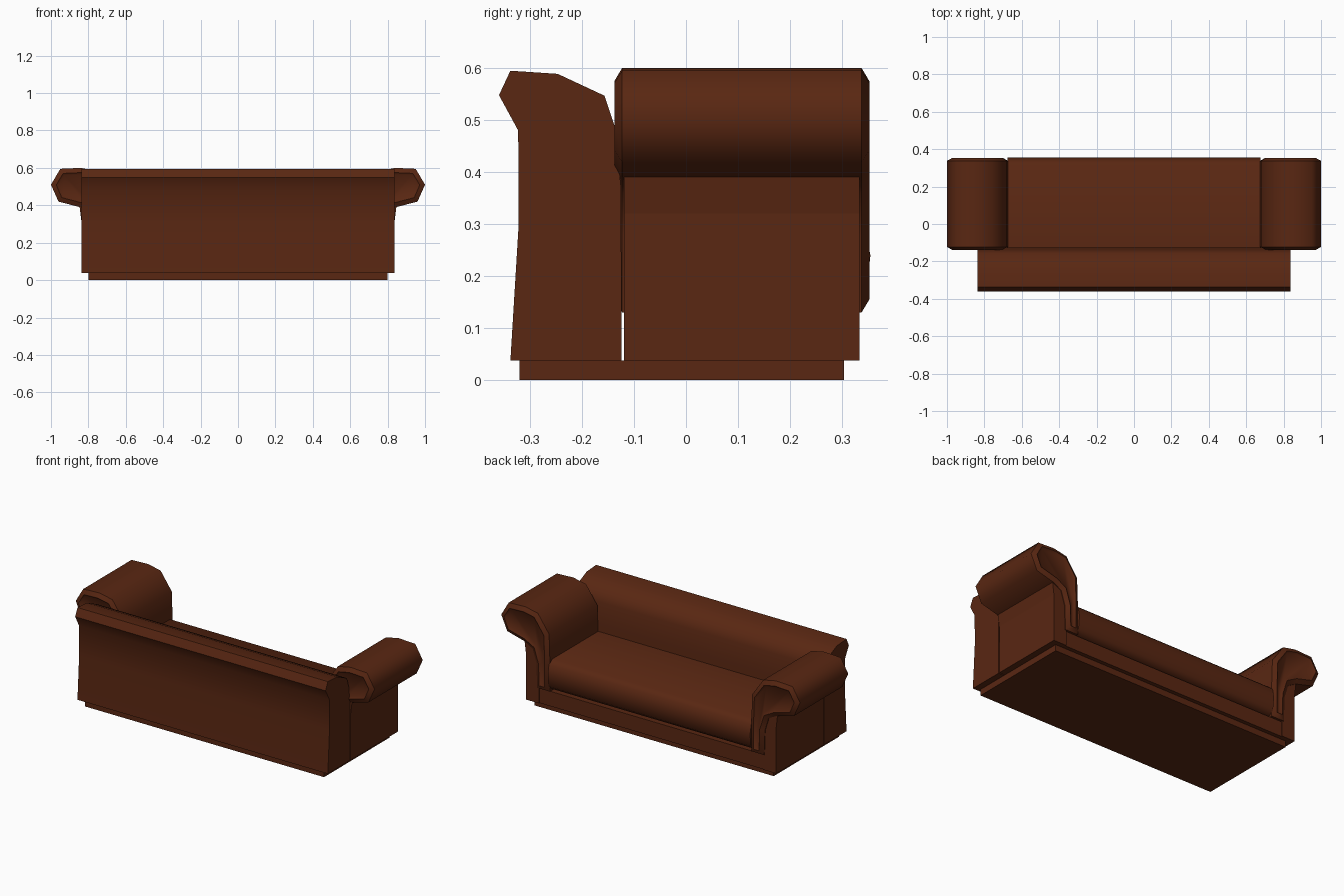
import bpy
import bmesh
import math

cube = bpy.data.objects.get("Cube")
if cube:
    bpy.data.objects.remove(cube, do_unlink=True)

# Single brown leather colour
leather = bpy.data.materials.new("brown_leather")
leather.use_nodes = True
LEATHER = (0.1, 0.02, 0.006, 1.0)
leather.diffuse_color = LEATHER
shader = leather.node_tree.nodes["Principled BSDF"]
shader.inputs["Base Color"].default_value = LEATHER
shader.inputs["Roughness"].default_value = 0.7


def prism(name, profile, axis, low, high, smooth=0, insets=(), mirror=False):
    """Extrude a closed profile along x (points are y, z) or y (points are x, z)."""
    def place(point, along):
        a, z = point
        return (along, a, z) if axis == "x" else (a, along, z)

    bm = bmesh.new()
    rings = [[bm.verts.new(place(p, end)) for p in profile] for end in (low, high)]
    caps = [bm.faces.new(ring) for ring in rings]
    count = len(profile)
    for i in range(count):
        j = (i + 1) % count
        bm.faces.new((rings[0][i], rings[0][j], rings[1][j], rings[1][i]))
    bmesh.ops.recalc_face_normals(bm, faces=bm.faces[:])
    # Step the end caps in or out
    for thickness, depth in insets:
        bmesh.ops.inset_individual(bm, faces=caps, thickness=thickness,
                                   depth=depth, use_even_offset=True)
    mesh = bpy.data.meshes.new(name)
    bm.to_mesh(mesh)
    bm.free()
    mesh.materials.append(leather)
    obj = bpy.data.objects.new(name, mesh)
    bpy.context.collection.objects.link(obj)
    if smooth:
        bpy.ops.object.select_all(action="DESELECT")
        obj.select_set(True)
        bpy.context.view_layer.objects.active = obj
        bpy.ops.object.shade_smooth_by_angle(angle=math.radians(smooth))
    if mirror:
        obj.modifiers.new("Mirror", "MIRROR").use_axis = (True, False, False)
    return obj


def rect(a0, a1, z0, z1):
    return [(a0, z0), (a1, z0), (a1, z1), (a0, z1)]


# Plinth and seat rail
prism("plinth", rect(-0.32, 0.304, 0, 0.037), "x", -0.8, 0.8)
prism("seat_rail", rect(-0.119, 0.328, 0.037, 0.127), "x", -0.755, 0.755)

# Backrest with a rolled top
backrest = [(-0.338, 0.037), (-0.322, 0.3), (-0.323, 0.48), (-0.36, 0.548),
            (-0.338, 0.595), (-0.247, 0.589), (-0.157, 0.547), (-0.138, 0.49),
            (-0.125, 0.37), (-0.124, 0.037)]
prism("backrest", backrest, "x", -0.838, 0.838, smooth=50)

# Seat cushion with a rounded front
cushion = [(-0.14, 0.14), (0.32, 0.14), (0.347, 0.165), (0.355, 0.24),
           (0.343, 0.295), (0.315, 0.318), (-0.14, 0.318)]
prism("seat_cushion", cushion, "x", -0.677, 0.677, smooth=50)

# Arm bodies, flaring slightly under the roll
arm_body = [(0.75, 0.037), (0.838, 0.037), (0.838, 0.32), (0.848, 0.4), (0.75, 0.4)]
prism("arm_body", arm_body, "y", -0.119, 0.334, mirror=True)

# Scrolled arm upholstery with chamfered rims and sunken end panels
arm_scroll = [(0.675, 0.13), (0.675, 0.33), (0.68, 0.476), (0.755, 0.583),
              (0.84, 0.6), (0.95, 0.595), (1.0, 0.51), (0.96, 0.42),
              (0.845, 0.39), (0.79, 0.36), (0.765, 0.28), (0.76, 0.13)]
prism("arm_scroll", arm_scroll, "y", -0.123, 0.338, smooth=58,
      insets=((0.025, 0.015), (0.012, -0.01)), mirror=True)
